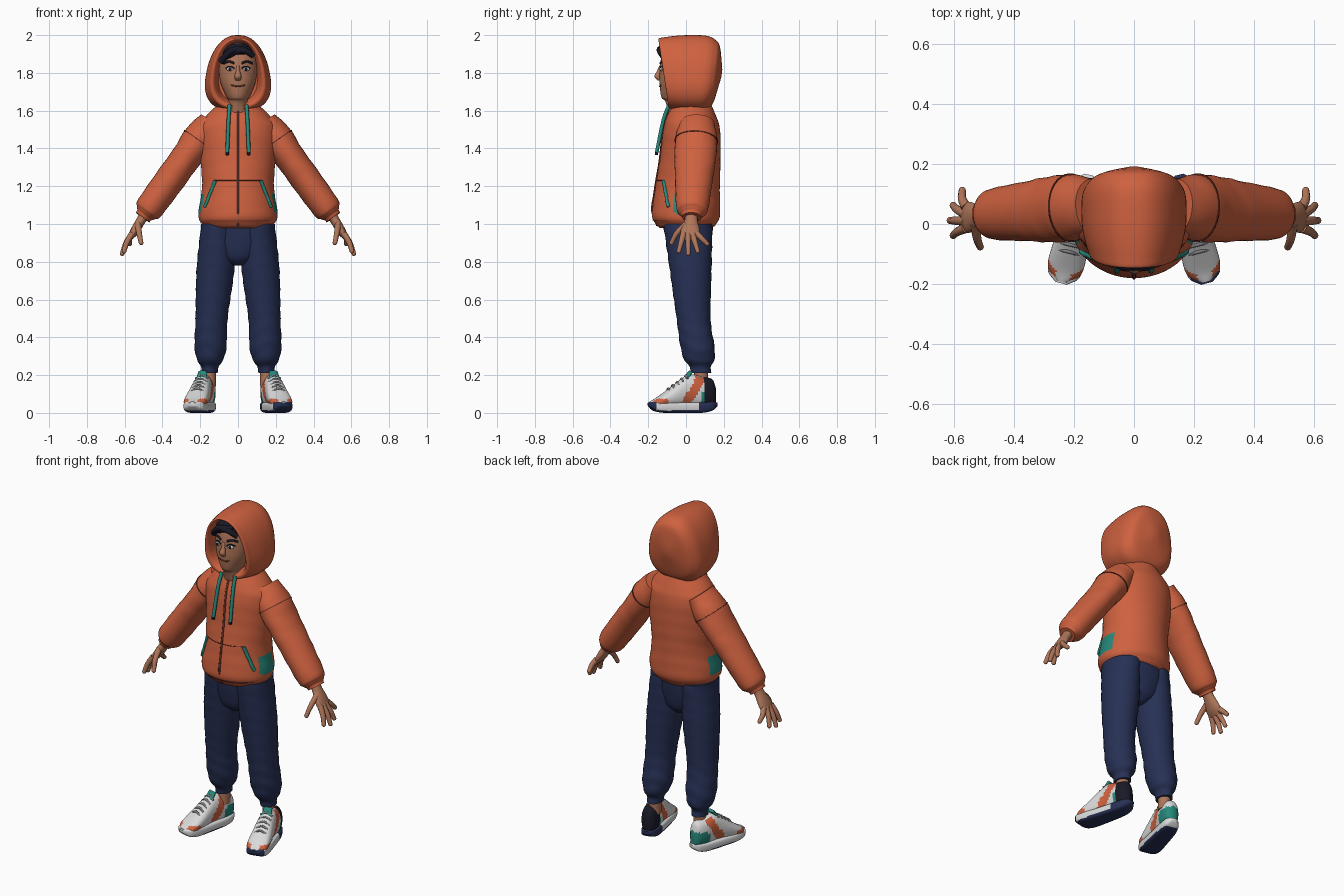
import bpy, bmesh, math
from mathutils import Vector

if "Cube" in bpy.data.objects:
    bpy.data.objects.remove(bpy.data.objects["Cube"])

X, Y, Z = Vector((1, 0, 0)), Vector((0, 1, 0)), Vector((0, 0, 1))


def material(name, *rgb):
    m = bpy.data.materials.new(name)
    m.use_nodes = True
    m.diffuse_color = (*rgb, 1)
    m.node_tree.nodes["Principled BSDF"].inputs["Base Color"].default_value = (*rgb, 1)
    return m


ORANGE = material("orange cloth", .62, .12, .05)
SEAM = material("brown seam", .14, .03, .02)
NAVY = material("navy cloth", .02, .03, .09)
SKIN = material("skin", .43, .18, .1)
LIP = material("lip", .2, .06, .03)
TEAL = material("teal", .02, .25, .2)
WHITE = material("off white", .7, .7, .7)
BLACK = material("near black", .01, .01, .02)
GREY = material("grey lace", .2, .2, .2)


def finish(name, bm, mat):
    bmesh.ops.recalc_face_normals(bm, faces=bm.faces)
    mesh = bpy.data.meshes.new(name)
    bm.to_mesh(mesh)
    bm.free()
    mesh.materials.append(mat)
    for polygon in mesh.polygons:
        polygon.use_smooth = True
    mesh.set_sharp_from_angle(angle=math.radians(50))
    ob = bpy.data.objects.new(name, mesh)
    bpy.context.collection.objects.link(ob)
    return ob


def spline(points, steps):
    p = [Vector(q) for q in points]
    p = [p[0] * 2 - p[1]] + p + [p[-1] * 2 - p[-2]]
    out = []
    for a, b, c, d in zip(p, p[1:], p[2:], p[3:]):
        for i in range(steps):
            t = i / steps
            out.append(b + (c - a) * (t / 2) + (a * 2 - b * 5 + c * 4 - d) * (t * t / 2)
                       + (b * 3 - a - c * 3 + d) * (t ** 3 / 2))
    return out + [p[-2]]


def sweep(name, mat, points, ref=Y, along=None, side=1, count=32, power=2, steps=4, fold=0):
    """Loft through sections (x, y, z, half width, half depth along ref)."""
    path = spline(points, steps)
    bm, rings = bmesh.new(), []
    for i, section in enumerate(path):
        centre = Vector(section[:3])
        ahead, behind = path[min(i + 1, len(path) - 1)], path[max(i - 1, 0)]
        tangent = along or (Vector(ahead[:3]) - Vector(behind[:3])).normalized()
        v = (ref - tangent * ref.dot(tangent)).normalized()
        u = v.cross(tangent)
        ring = []
        for k in range(count):
            angle = math.tau * k / count
            ca, sa = math.cos(angle), math.sin(angle)
            ca = math.copysign(abs(ca) ** (2 / power), ca)
            sa = math.copysign(abs(sa) ** (2 / power), sa)
            crease = 1 + fold * math.sin(centre.z * 75 + 2 * math.sin(angle * 2 + 1))
            w = centre + (u * (ca * section[3]) + v * (sa * section[4])) * crease
            ring.append(bm.verts.new((w.x * side, w.y, w.z)))
        rings.append(ring)
    for a, b in zip(rings, rings[1:]):
        for k in range(count):
            j = (k + 1) % count
            bm.faces.new((a[k], a[j], b[j], b[k]))
    bm.faces.new(rings[0])
    bm.faces.new(rings[-1])
    return finish(name, bm, mat)


def between(start, end, rows):
    """Sections on a straight line, from rows of (fraction, width, depth)."""
    return [(*Vector(start).lerp(Vector(end), t), a, b) for t, a, b in rows]


def tube(name, mat, points, radius, ref=Y, side=1, taper=1):
    sections = []
    for i, p in enumerate(points):
        r = radius * (1 + (taper - 1) * i / (len(points) - 1))
        sections.append((*p, r, r))
    return sweep(name, mat, sections, ref, side=side, count=10)


def ball(name, mat, centre, size):
    bm = bmesh.new()
    bmesh.ops.create_uvsphere(bm, u_segments=20, v_segments=12, radius=1)
    for v in bm.verts:
        v.co = Vector([c * s + o for c, s, o in zip(v.co, size, centre)])
    return finish(name, bm, mat)


def paint(ob, mats, rule):
    for m in mats:
        ob.data.materials.append(m)
    for polygon in ob.data.polygons:
        polygon.material_index = rule(polygon.center)


def on_front(profile, x, z):
    """Point on the front surface of an upright lofted part."""
    s = min(spline(profile, 12), key=lambda q: abs(q[2] - z))
    return (x, s[1] - s[4] * math.sqrt(max(0, 1 - (x / s[3]) ** 2)), z)


def strip(name, mat, profile, start, end, radius, ref=Y, side=1, bend=0):
    points = []
    for i in range(9):
        t = i / 8
        x, z = Vector(start).lerp(Vector(end), t)
        points.append(on_front(profile, x, z + bend * math.sin(math.pi * t)))
    tube(name, mat, points, radius, ref, side)


# Jacket body, leaning back towards the shoulders
body = [(0, min(.03, max(0, (z - 1.1) * .09)), z, a, b) for z, a, b in (
    (.98, .17, .14), (1, .19, .16), (1.05, .21, .18), (1.2, .19, .17),
    (1.35, .2, .16), (1.5, .21, .15), (1.57, .17, .13), (1.64, .1, .1))]
jacket = sweep("jacket_body", ORANGE, body, along=Z, count=64, steps=8, fold=.004)
paint(jacket, [TEAL], lambda c: int(abs(c.x) > .15 and abs(c.y) < .06 and abs(c.z - 1.1) < .05))

# Zip and seams
strip("zip", SEAM, body, (0, .99), (0, 1.63), .006)
strip("hem_seam", SEAM, body, (-.17, 1.02), (.17, 1.02), .002, Z)
strip("pocket_seam", SEAM, body, (-.12, 1.23), (.12, 1.23), .002, Z)

# Hood: lining, front rim, then a dome closing at the back
shell = [(0, -.04, 1.8, .1, .15), (0, -.11, 1.8, .12, .17)]
for i in range(13):
    u = -.92 + i * .16
    front, back = max(-u, 0) ** 2, math.sqrt(max(.01, 1 - max(u, 0) ** 4))
    shell.append((0, .03 + u * .16, 1.797, .168 * back * (1 - front / 5),
                  .203 * back * (1 - front / 10)))
hood = sweep("hood", ORANGE, shell, Z, along=Y, count=56, power=2.4)
for v in hood.data.vertices:
    h = v.co.z - 1.8
    v.co.x *= 1 - 1.1 * h
    v.co.y += h * (.9 * (v.co.y + .14) - .17)

# Head and face
skull = [(0, -.04, z, a, b) for z, a, b in (
    (1.58, .06, .05), (1.65, .05, .07), (1.67, .06, .09), (1.74, .09, .1),
    (1.8, .1, .1), (1.86, .1, .095), (1.92, .09, .08), (1.96, .05, .05))]
sweep("head", SKIN, skull, along=Z, count=40)
sweep("nose", SKIN, [(0, -.13, 1.84, .009, .01), (0, -.14, 1.81, .011, .014),
                     (0, -.15, 1.78, .018, .017), (0, -.14, 1.76, .014, .01)],
      along=Z, count=16)
strip("mouth", LIP, skull, (-.035, 1.735), (.035, 1.735), .004, Z, bend=-.006)

# Swept hair under the hood
ball("hair_cap", BLACK, (0, -.035, 1.915), (.1, .1, .05))
for i in range(3):
    tube(f"hair_lock_{i}", BLACK, [(-.09 + .03 * i, -.1, 1.86 + .02 * i),
                                   (-.03 + .03 * i, -.14, 1.92),
                                   (.05 + .015 * i, -.12, 1.93 - .02 * i)], .018, Z, taper=.8)

for side, tag in ((1, "left"), (-1, "right")):
    # Eyes and brows
    eye = Vector(on_front(skull, .042 * side, 1.82))
    ball(f"{tag}_eye", WHITE, eye, (.019, .008, .011))
    ball(f"{tag}_pupil", BLACK, eye - Y * .007, (.008, .004, .009))
    strip(f"{tag}_eyelid", BLACK, skull, (.02, 1.824), (.064, 1.824), .004, Z, side, .01)
    strip(f"{tag}_brow", BLACK, skull, (.02, 1.85), (.075, 1.85), .006, Z, side, .01)

    # Drawstring and pocket trim
    tube(f"{tag}_drawstring", TEAL, [(.045, -.09, 1.63), (.05, -.12, 1.55),
                                     (.057, -.155, 1.38)], .01, side=side)
    tube(f"{tag}_drawstring_tip", BLACK, [(.057, -.155, 1.38), (.057, -.157, 1.365)],
         .009, side=side)
    strip(f"{tag}_pocket_trim", TEAL, body, (.12, 1.23), (.175, 1.09), .01, side=side)

    # Straight sleeve gathered at the cuff, with an armhole seam
    shoulder, wrist = (.2, .055, 1.455), (.505, .03, 1.035)
    sweep(f"{tag}_sleeve", ORANGE, between(shoulder, wrist, (
        (-.2, .07, .09), (0, .09, .11), (.25, .08, .11), (.5, .08, .1), (.87, .075, .086),
        (.94, .06, .07), (.97, .047, .055), (1, .045, .05))), side=side, fold=.015)
    sweep(f"{tag}_armhole_seam", SEAM, between(shoulder, wrist, (
        (.03, .093, .115), (.04, .093, .115))), side=side)

    # Hand: palm, thumb and four fanned fingers
    sweep(f"{tag}_palm", SKIN, between((.495, .03, 1.05), (.57, .02, .925), (
        (0, .028, .034), (.25, .025, .034), (.55, .024, .047), (.8, .021, .052),
        (1, .012, .042))), side=side, count=20)
    fingers = {"thumb": [(.53, 0, 1), (.523, -.05, .95), (.513, -.076, .9)]}
    for i, part in enumerate(("index", "middle", "ring", "little")):
        f = i - 1
        knuckle = Vector((.56, .01 + f * .023, .95))
        tip = Vector((.613 - f * f * .01, .012 + f * .05, .843 + f * f * .013))
        fingers[part + "_finger"] = [knuckle, (knuckle + tip) / 2 + X * .007, tip]
    for part, points in fingers.items():
        tube(f"{tag}_{part}", SKIN, points, .017, side=side, taper=.7)
        x, y, z = points[-1]
        ball(f"{tag}_{part}_tip", SKIN, (x * side, y, z), (.012, .012, .012))

    # Trouser leg in two runs meeting at the knee, and the ankle
    knee = (.14, .04, .5)
    thigh = between((.1, .01, 1), knee, ((0, .095, .13), (.5, .1, .11)))
    calf = between(knee, (.15, .08, .21), ((0, .085, .09), (.5, .085, .09), (.75, .07, .08),
                                           (.88, .046, .057), (1, .043, .053)))
    sweep(f"{tag}_trouser_leg", NAVY, thigh + calf, along=Z, side=side, steps=8, fold=.018)
    sweep(f"{tag}_ankle", SKIN, between((.15, .08, .24), (.15, .08, .14), (
        (0, .033, .036), (1, .034, .038))), along=Z, side=side, count=20)

    # Shoe upper from rows of (y, top, half width)
    base = .03
    upper = sweep(f"{tag}_shoe_upper", WHITE, [
        (0, y, (top + base) / 2, a, (top - base) / 2) for y, top, a in (
            (.17, .14, .02), (.15, .18, .04), (.1, .19, .05), (.02, .2, .05),
            (-.08, .13, .06), (-.15, .08, .057), (-.188, .06, .02))],
        Z, along=Y, power=2.3, steps=8)

    def upper_colour(c):
        if c.y > .1:
            return 2 if side > 0 else int(c.z < .13)
        if c.y > .08 and c.z < .12:
            return 1
        flank = -.06 < c.y - c.z * .6 < 0
        toe_band = c.y < -.1 and .05 < c.z < .075
        return 3 if (flank or toe_band) and abs(c.x) > .025 else 0
    paint(upper, [TEAL, BLACK, ORANGE], upper_colour)

    # Sole, wider and lifted towards the toe
    tread = []
    for i in range(-8, 9):
        t = i / 8
        round_end = math.sqrt(1.1 - t ** 6)
        tread.append((0, -.007 - t * .187, .028 + .017 * t ** 4,
                      (.054 + .008 * t) * round_end, .028 * round_end))
    sole = sweep(f"{tag}_shoe_sole", WHITE, tread, Z, along=Y, power=4)
    paint(sole, [NAVY],
          lambda c: int(c.z < .013 or (side > 0 and (c.y > .07 or c.y < -.165))))

    # Tongue and laces, then turn the toes out
    tongue = sweep(f"{tag}_shoe_tongue", TEAL, between((0, 0, .17), (0, .036, .218), (
        (0, .03, .012), (1, .024, .009))), count=16, power=3)
    shoe = [upper, sole, tongue]
    for i in range(5):
        y, z = .01 - .024 * i, .198 - .017 * i
        shoe.append(tube(f"{tag}_lace_{i}", GREY, [(-.034, y, z - .017), (0, y, z),
                                                   (.034, y, z - .017)], .006, Z))
    for ob in shoe:
        ob.location = (.195 * side, -.01, 0)
        ob.rotation_euler.z = .25 * side

# Trouser seat
sweep("trouser_seat", NAVY, between((0, .015, .78), (0, .015, 1), (
    (0, .03, .06), (.2, .12, .1), (.6, .185, .12), (1, .18, .13))), along=Z, count=40)
